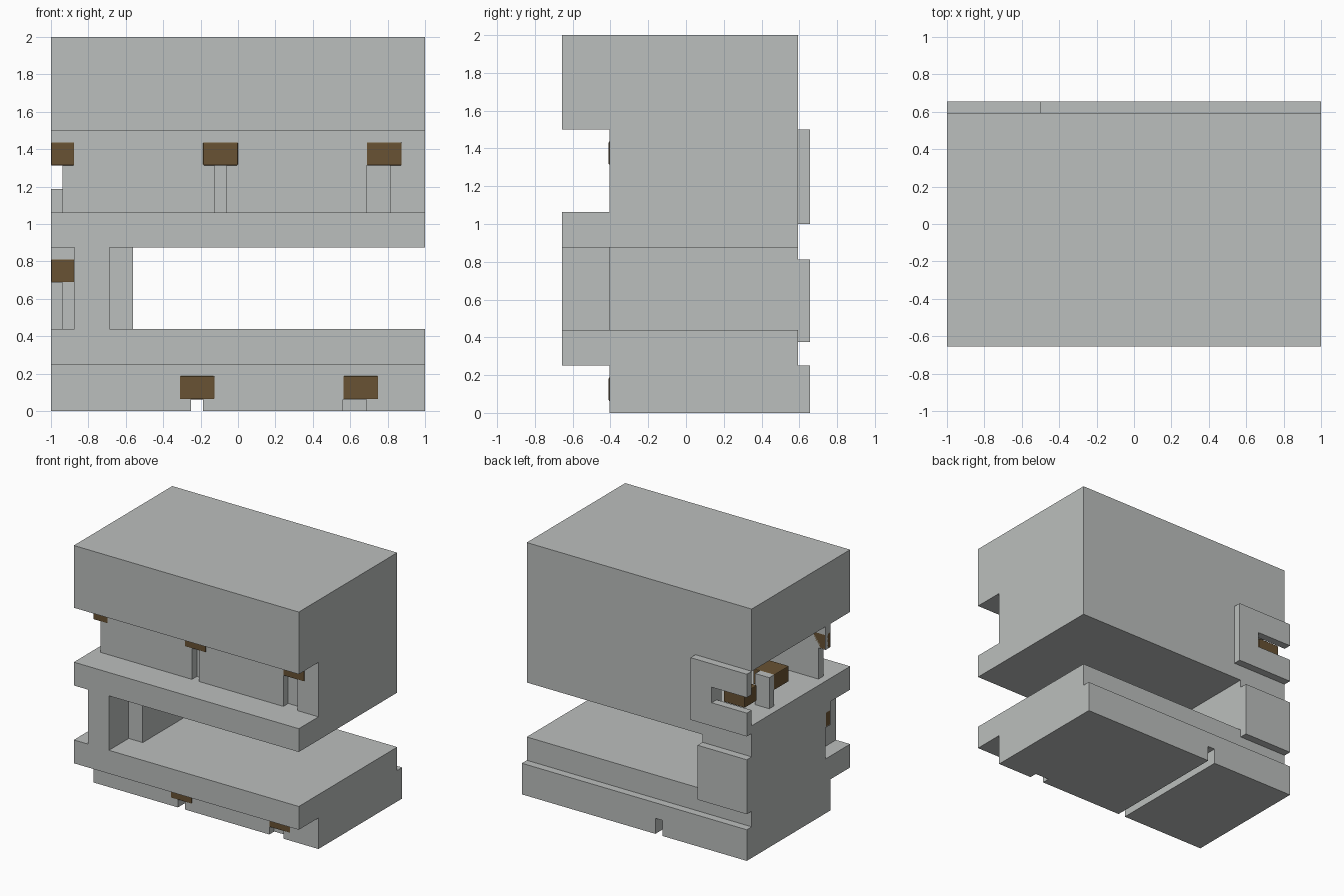
import bpy
from mathutils import Vector

U = 1 / 16  # every part sits on a grid of sixteenths

default = bpy.data.objects.get("Cube")
if default:
    bpy.data.objects.remove(default, do_unlink=True)


def material(name, rgb):
    m = bpy.data.materials.new(name)
    m.use_nodes = True
    m.diffuse_color = (*rgb, 1)
    m.node_tree.nodes["Principled BSDF"].inputs["Base Color"].default_value = (*rgb, 1)
    return m


grey = material("stone grey", (0.5, 0.52, 0.51))
brown = material("wood brown", (0.14, 0.085, 0.033))


def box(name, x, y, z, mat=grey):
    """Box from (low, high) ranges in grid units."""
    bpy.ops.mesh.primitive_cube_add(size=1)
    ob = bpy.context.object
    ob.name = name
    low, high = (Vector(c) * U for c in zip(x, y, z))
    for v in ob.data.vertices:
        v.co = Vector(low[i] if v.co[i] < 0 else high[i] for i in range(3))
    ob.data.materials.append(mat)
    return ob


def cut(ob, x, y, z):
    cutter = box(ob.name + "_cutter", x, y, z)
    cutter.hide_render = True
    cutter.hide_set(True)
    mod = ob.modifiers.new("cut", "BOOLEAN")
    mod.operation = "DIFFERENCE"
    mod.solver = "EXACT"
    mod.object = cutter


def plug(name, x, y, z):
    ob = box(name, x, y, z, brown)
    mod = ob.modifiers.new("soft corners", "BEVEL")
    mod.width = 0.006
    mod.segments = 2


FULL = (-16, 16)
FRONT, RECESS, BACK, SLAB = -10.5, -6.5, 9.5, 10.5
SLOT = (RECESS - 1, RECESS + 1)
PLUG = (RECESS - 0.05, RECESS + 1)

# Stacked body
box("top_block", FULL, (FRONT, BACK), (24, 32))
upper = box("upper_core", FULL, (RECESS, BACK), (17, 24))
box("middle_ledge", FULL, (FRONT, BACK), (14, 17))
pillar = box("side_pillar", (-16, -9), (RECESS, BACK), (7, 14))
box("front_column", (-14, -11), (FRONT, RECESS), (7, 14))
box("lower_ledge", FULL, (FRONT, BACK), (4, 7))
base = box("base", FULL, (RECESS, SLAB), (0, 4))

# Back plates
clasp = box("upper_back_plate", (-16, -8), (BACK, SLAB), (16, 24))
cut(clasp, (-17, -11), (BACK - 1, SLAB + 1), (19, 21))
box("lower_back_plate", (-16, -9), (BACK, SLAB), (6, 13))

# Open chamber at the side, and the slots under the plugs
cut(upper, (-17, -5), (RECESS + 1, BACK - 1), (16, 25))
cut(upper, (-17, -11), (BACK - 2, BACK + 1), (16, 25))
for x in ((-17, -15), (-2, -1), (11, 13)):
    cut(upper, x, SLOT, (16, 21))
cut(pillar, (-17, -15), SLOT, (7, 11))
cut(base, (-4, -3), (RECESS - 1, SLAB + 1), (-1, 2))
cut(base, (9, 11), SLOT, (-1, 1))

# Front plugs
for i, (x, z) in enumerate((
        ((-16, -14), 21), ((-3, 0), 21), ((11, 14), 21),
        ((-16, -14), 11), ((-5, -2), 1), ((9, 12), 1))):
    plug(f"front_plug_{i + 1}", x, PLUG, (z, z + 2))

# Chamber fittings
box("chamber_post", (-15, -13), (3.5, 4.5), (17, 21))
plug("chamber_plug_back", (-15, -12), (7, BACK), (19, 21))
plug("chamber_plug_middle", (-15, -12), (0.5, 3.5), (19, 21))
